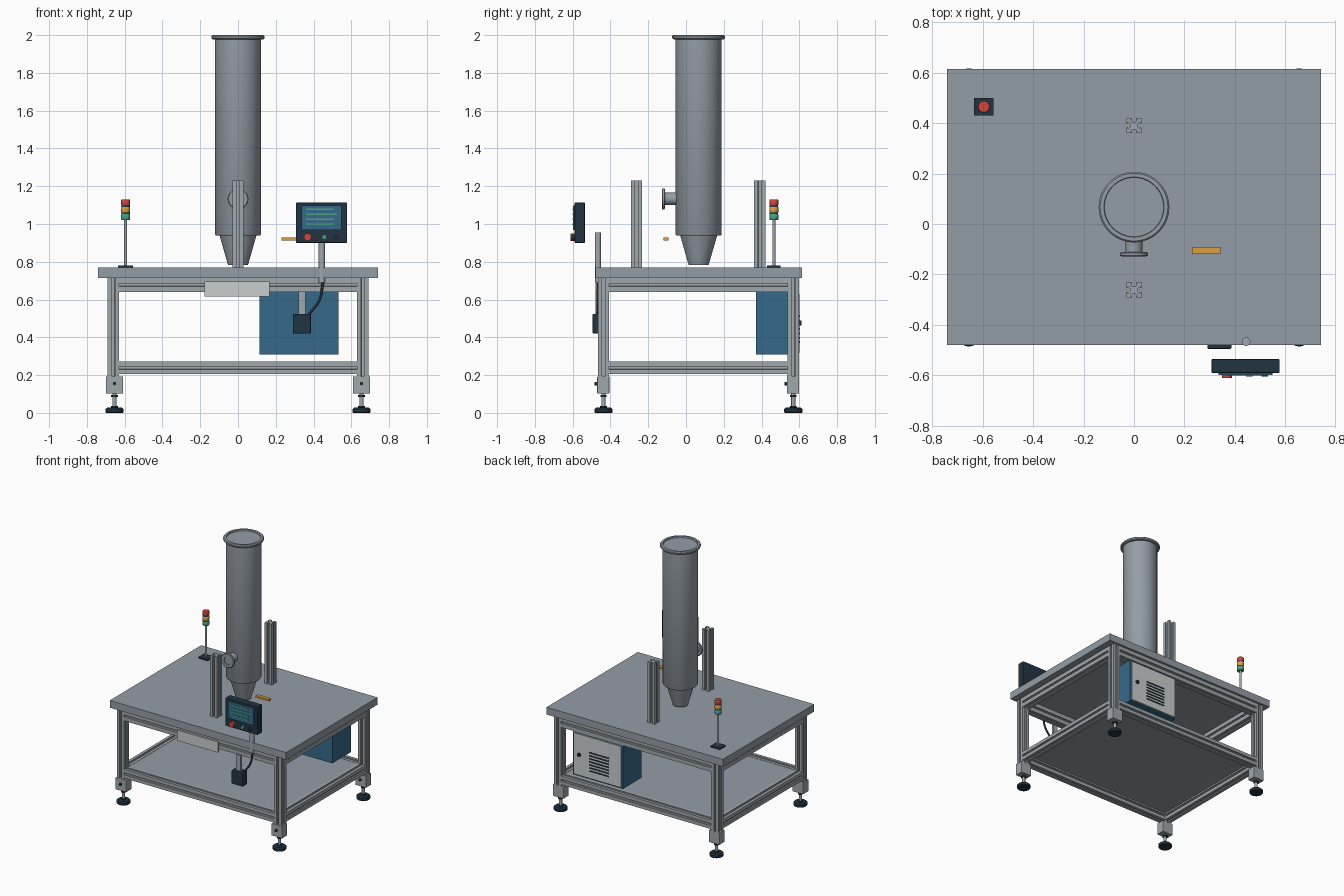
import bpy, bmesh, math
from mathutils import Matrix, Vector

if "Cube" in bpy.data.objects:
    bpy.data.objects.remove(bpy.data.objects["Cube"])


def mat(name, r, g, b):
    m = bpy.data.materials.new(name)
    lin = [(c / 255 / 12.92 if c < 11 else ((c / 255 + 0.055) / 1.055) ** 2.4) for c in (r, g, b)]
    m.diffuse_color = (*lin, 1)
    m.use_nodes = True
    m.node_tree.nodes["Principled BSDF"].inputs["Base Color"].default_value = m.diffuse_color
    return m


STEEL = mat("steel_grey", 148, 157, 166)
ALU = mat("aluminium", 160, 168, 174)
NAVY = mat("dark_navy", 34, 52, 66)
BLUE = mat("cabinet_blue", 54, 106, 138)
LIGHT = mat("light_grey", 202, 206, 206)
RED = mat("red", 205, 72, 64)
AMBER = mat("amber", 222, 160, 66)
GREEN = mat("green", 74, 165, 135)


def finish(name, bm, material, smooth=False):
    bmesh.ops.recalc_face_normals(bm, faces=bm.faces)
    me = bpy.data.meshes.new(name)
    bm.to_mesh(me)
    bm.free()
    me.materials.append(material)
    ob = bpy.data.objects.new(name, me)
    bpy.context.collection.objects.link(ob)
    if smooth:
        bpy.ops.object.select_all(action='DESELECT')
        ob.select_set(True)
        bpy.context.view_layer.objects.active = ob
        bpy.ops.object.shade_smooth_by_angle(angle=math.radians(35))
    return ob


def box(name, material, x, y, z, bevel=0):
    """Box from (min, max) ranges."""
    bm = bmesh.new()
    bmesh.ops.create_cube(bm, size=1)
    for v in bm.verts:
        v.co = Vector([(r[0] + r[1]) / 2 + c * (r[1] - r[0]) for c, r in zip(v.co, (x, y, z))])
    if bevel:
        bmesh.ops.bevel(bm, geom=bm.edges[:], offset=bevel, segments=2, affect='EDGES', profile=0.5)
    return finish(name, bm, material)


def lathe(name, material, profile, at, axis='Z', steps=32):
    """Spin (radius, height) points; axis 'Y' points the height along -y, 'B' along +y."""
    bm = bmesh.new()
    vs = [bm.verts.new((r, 0, h)) for r, h in profile]
    es = [bm.edges.new(p) for p in zip(vs, vs[1:])]
    bmesh.ops.spin(bm, geom=vs + es, cent=(0, 0, 0), axis=(0, 0, 1), angle=math.tau, steps=steps)
    bmesh.ops.remove_doubles(bm, verts=bm.verts, dist=1e-5)
    turn = {'Z': 0, 'Y': math.pi / 2, 'B': -math.pi / 2}[axis]
    bm.transform(Matrix.Translation(at) @ Matrix.Rotation(turn, 4, 'X'))
    return finish(name, bm, material, True)


def cyl(name, material, r, length, at, axis='Z', steps=24):
    return lathe(name, material, [(0, 0), (r, 0), (r, length), (0, length)], at, axis, steps)


def slotted_beam(name, start, end, w=0.06, h=0.06):
    """Extruded aluminium bar with a T-slot down each side."""
    start, end = Vector(start), Vector(end)
    d = end - start
    pts = []
    for k in range(4):
        a, b = (w / 2, h / 2) if k % 2 == 0 else (h / 2, w / 2)
        side = [(a, -b), (a, -.008), (a - .006, -.008), (a - .006, -.015), (a - .015, -.007)]
        side += [(p, -q) for p, q in reversed(side[1:])]
        rot = Matrix.Rotation(k * math.pi / 2, 2)
        pts += [rot @ Vector(p) for p in side]
    bm = bmesh.new()
    f = bm.faces.new([bm.verts.new((p.x, p.y, 0)) for p in pts])
    up = bmesh.ops.extrude_face_region(bm, geom=[f])
    bmesh.ops.translate(bm, vec=(0, 0, d.length),
                        verts=[v for v in up['geom'] if isinstance(v, bmesh.types.BMVert)])
    zax = d.normalized()
    yax = Vector((0, 1, 0)) if abs(zax.z) > .5 else Vector((0, 0, 1))
    rot = Matrix((yax.cross(zax), yax, zax)).transposed().to_4x4()
    bm.transform(Matrix.Translation(start) @ rot)
    return finish(name, bm, ALU)


# Table top and lower shelf
box("table_top", STEEL, (-.74, .74), (-.48, .615), (.715, .77))
LX, FY, BY = .66, -.437, .568
box("lower_shelf", STEEL, (-.64, .64), (-.42, .55), (.258, .27))

# Legs with brackets and levelling feet
for sx, side in ((-1, "left"), (1, "right")):
    for y, end in ((FY, "front"), (BY, "back")):
        n = f"{end}_{side}_"
        slotted_beam(n + "leg", (sx * LX, y, .103), (sx * LX, y, .715))
        fx = sx * .654
        box(n + "foot_bracket", ALU, (fx - .045, fx + .045), (y - .033, y + .031), (.103, .193), .003)
        cyl(n + "bracket_bolt", NAVY, .009, .014, (fx, y - .033, .155), 'Y', 12)
        cyl(n + "foot_rod", ALU, .011, .08, (fx, y, .025), steps=16)
        cyl(n + "foot_nut", NAVY, .019, .013, (fx, y, .083), steps=6)
        lathe(n + "foot_pad", NAVY, [(0, 0), (.045, 0), (.048, .004), (.048, .02), (.04, .028),
                                     (.018, .03), (.018, .036), (0, .036)], (fx, y, 0))

# Frame beams, upper and lower
for z, h, level in ((.6775, .075, "upper"), (.2385, .067, "lower")):
    for y, end in ((FY, "front"), (BY, "back")):
        slotted_beam(f"{level}_{end}_beam", (-.63, y, z), (.63, y, z), .06, h)
    for sx, side in ((-1, "left"), (1, "right")):
        slotted_beam(f"{level}_{side}_beam", (sx * LX, FY + .03, z), (sx * LX, BY - .03, z), .06, h)

# Two upright posts on the table
slotted_beam("front_post", (0, -.262, .77), (0, -.262, 1.23))
slotted_beam("back_post", (0, .39, .77), (0, .39, 1.23))

# Hopper tower with cone and rim
lathe("hopper_tower", STEEL, [(0, .783), (.053, .783), (.098, .94), (.118, .94), (.122, .947),
      (.122, 1.978), (.134, 1.978), (.14, 1.984), (.14, 1.994), (.134, 2.0), (.119, 2.0),
      (.117, 1.99), (0, 1.99)], (0, .067, 0), steps=64)
# Side port, facing the front
lathe("hopper_port", STEEL, [(0, 0), (.033, 0), (.033, .076), (.05, .076), (.055, .08), (.055, .089),
      (.05, .093), (.03, .093), (.028, .086), (0, .086)], (0, -.035, 1.133), 'Y')

# Small sensor bar
box("sensor_bar", AMBER, (.23, .342), (-.118, -.092), (.913, .928))

# Signal light
sx, sy = -.595, .465
box("signal_base", NAVY, (sx - .039, sx + .039), (sy - .035, sy + .035), (.77, .78))
cyl("signal_pole", ALU, .008, .245, (sx, sy, .78), steps=16)
for z, m, c in ((1.022, GREEN, "green"), (1.06, AMBER, "amber"), (1.098, RED, "red")):
    lathe(f"signal_{c}_lamp", m, [(0, 0), (.022, 0), (.024, .003), (.024, .028), (.022, .031), (0, .031)],
          (sx, sy, z))
    if c != "red":
        cyl(f"signal_{c}_ring", NAVY, .022, .007, (sx, sy, z + .031))

# Control panel
box("control_panel", NAVY, (.307, .577), (-.59, -.535), (.9, 1.113), .004)
box("panel_screen", BLUE, (.335, .548), (-.598, -.589), (.968, 1.098))
for i, (a, b) in enumerate(((.36, .505), (.36, .525), (.36, .505), (.36, .505))):
    z = 1.077 - i * .0265
    box(f"screen_line_{i + 1}", GREEN, (a, b), (-.601, -.597), (z - .004, z + .004))
for x, r, l, m, c in ((.369, .02, .022, RED, "red"), (.457, .013, .016, GREEN, "green"),
                      (.518, .012, .016, NAVY, "dark")):
    cyl(f"{c}_button", m, r, l, (x, -.589, .931), 'Y')

# Panel pole, cable and junction box
cyl("panel_pole", ALU, .017, .265, (.444, -.466, .69))
box("box_strap", ALU, (.32, .357), (-.478, -.462), (.52, .645))
box("junction_box", NAVY, (.291, .386), (-.495, -.437), (.42, .524), .005)
cu = bpy.data.curves.new("control_cable", 'CURVE')
cu.dimensions = '3D'
cu.bevel_depth = .007
cu.bevel_resolution = 2
sp = cu.splines.new('BEZIER')
path = [(.45, -.466, .695), (.432, -.468, .6), (.375, -.466, .52)]
sp.bezier_points.add(len(path) - 1)
for p, co in zip(sp.bezier_points, path):
    p.co = co
    p.handle_left_type = p.handle_right_type = 'AUTO'
cu.materials.append(NAVY)
bpy.context.collection.objects.link(bpy.data.objects.new("control_cable", cu))

# Blank plate on the front beam
box("front_plate", LIGHT, (-.177, .167), (-.479, -.467), (.616, .696))

# Electrical cabinet with louvred door facing the back
box("cabinet", BLUE, (.115, .532), (.37, .592), (.308, .64))
box("cabinet_door", LIGHT, (.125, .522), (.591, .6), (.318, .63))
for i in range(7):
    z = .375 + i * .023
    box(f"door_louvre_{i + 1}", NAVY, (.225, .39), (.598, .603), (z - .005, z + .005))
cyl("door_lock", NAVY, .013, .014, (.475, .598, .475), 'B')
